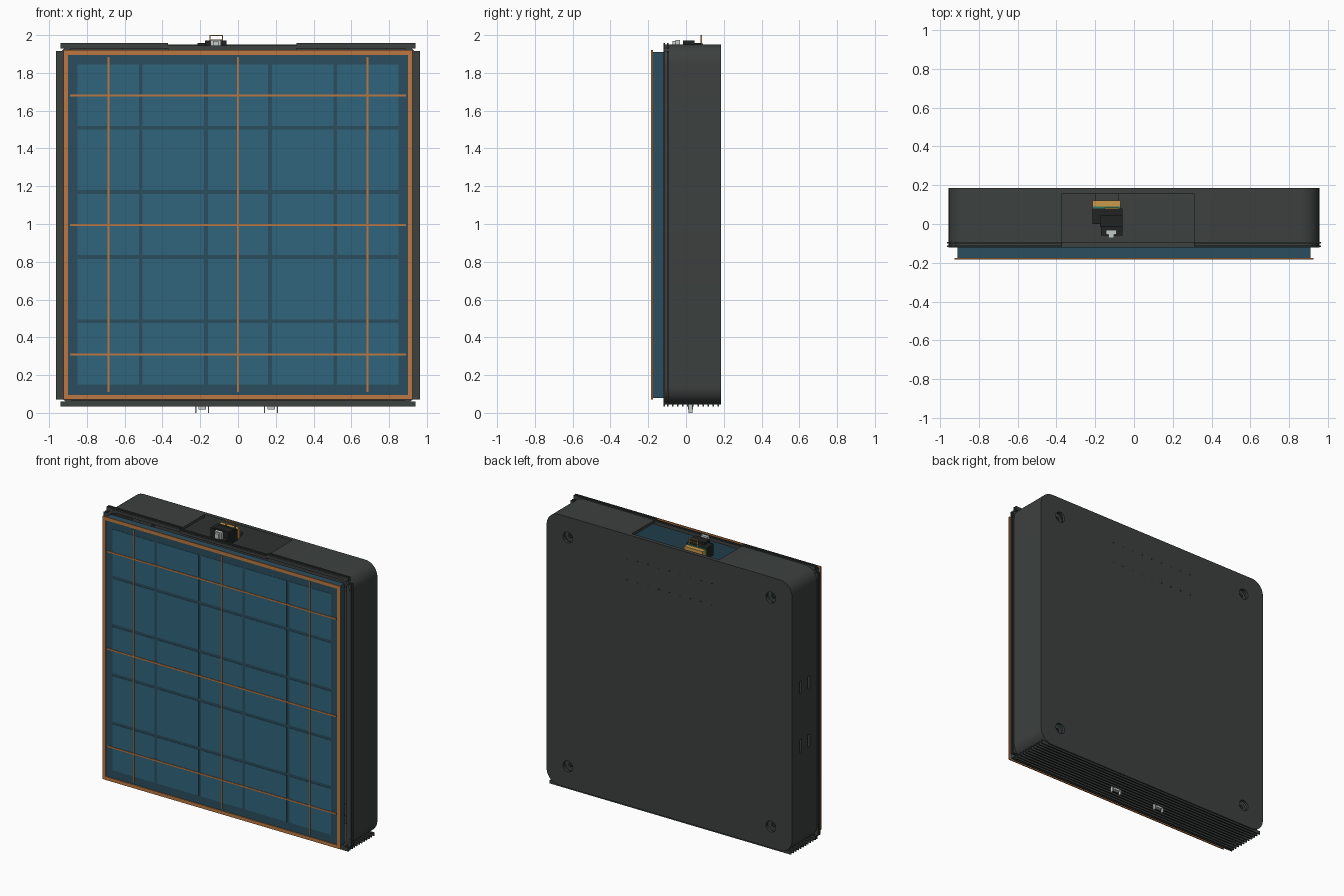
import bpy, bmesh, math
from mathutils import Matrix, Vector

if "Cube" in bpy.data.objects:
    bpy.data.objects.remove(bpy.data.objects["Cube"])


def mat(name, rgb):
    m = bpy.data.materials.new(name)
    m.diffuse_color = (*rgb, 1)
    m.use_nodes = True
    m.node_tree.nodes["Principled BSDF"].inputs["Base Color"].default_value = m.diffuse_color
    return m


DARK = mat("dark_grey", (0.045, 0.052, 0.050))
BLACK = mat("near_black", (0.015, 0.017, 0.017))
NAVY = mat("deep_blue", (0.024, 0.075, 0.112))
BLUE = mat("cell_blue", (0.030, 0.130, 0.205))
COPPER = mat("copper", (0.50, 0.19, 0.055))
GOLD = mat("gold", (0.60, 0.32, 0.07))
GREEN = mat("green", (0.03, 0.20, 0.12))
PALE = mat("pale", (0.55, 0.60, 0.57))


def finish(bm, name, m):
    bmesh.ops.recalc_face_normals(bm, faces=bm.faces)
    me = bpy.data.meshes.new(name)
    bm.to_mesh(me)
    bm.free()
    ob = bpy.data.objects.new(name, me)
    bpy.context.collection.objects.link(ob)
    if m:
        me.materials.append(m)
    return ob


def boxes(name, m, items):
    """One object from several (x0, x1, y0, y1, z0, z1) boxes."""
    bm = bmesh.new()
    for x0, x1, y0, y1, z0, z1 in items:
        c = Vector(((x0 + x1) / 2, (y0 + y1) / 2, (z0 + z1) / 2))
        s = Matrix.Diagonal((x1 - x0, y1 - y0, z1 - z0, 1))
        bmesh.ops.create_cube(bm, size=1, matrix=Matrix.Translation(c) @ s)
    return finish(bm, name, m)


def discs(name, m, points, r, y0, y1, n=24):
    """Cylinders along y at the given (x, z) points."""
    bm = bmesh.new()
    for x, z in points:
        bmesh.ops.create_cone(bm, cap_ends=True, segments=n, radius1=r, radius2=r, depth=y1 - y0,
                              matrix=Matrix.Translation((x, (y0 + y1) / 2, z)) @ Matrix.Rotation(math.pi / 2, 4, 'X'))
    return finish(bm, name, m)


def rounded(name, m, hx, z0, z1, r, y0, y1, n=10):
    """Rounded rectangle in the xz plane, extruded along y."""
    bm = bmesh.new()
    vs = []
    for k, (cx, cz) in enumerate([(hx - r, z1 - r), (r - hx, z1 - r), (r - hx, z0 + r), (hx - r, z0 + r)]):
        for i in range(n + 1):
            a = math.pi / 2 * (k + i / n)
            vs.append(bm.verts.new((cx + r * math.cos(a), y0, cz + r * math.sin(a))))
    f = bm.faces.new(vs)
    g = bmesh.ops.extrude_face_region(bm, geom=[f])["geom"]
    bmesh.ops.translate(bm, vec=(0, y1 - y0, 0), verts=[v for v in g if isinstance(v, bmesh.types.BMVert)])
    return finish(bm, name, m)


def cut(ob, cutter):
    cutter.hide_render = True
    md = ob.modifiers.new("cut", 'BOOLEAN')
    md.operation = 'DIFFERENCE'
    md.solver = 'EXACT'
    md.object = cutter
    bpy.context.view_layer.objects.active = ob
    bpy.ops.object.modifier_apply(modifier=md.name)
    bpy.data.objects.remove(cutter)


# Hollow housing with top opening, back holes and side slots
housing = rounded("housing", DARK, 0.955, 0.045, 1.95, 0.095, -0.12, 0.185)
cut(housing, rounded("hollow", DARK, 0.935, 0.065, 1.93, 0.075, -0.2, 0.165))
cut(housing, boxes("opening", DARK, [(-0.37, 0.31, -0.095, 0.158, 1.85, 2.1)]))
cut(housing, boxes("rim_notch", DARK, [(-0.37, 0.31, -0.2, -0.07, 1.94, 2.1)]))
corners = [(sx * 0.79, 1.0 + sz * 0.805) for sx in (-1, 1) for sz in (-1, 1)]
cut(housing, discs("mount_holes", DARK, corners, 0.038, 0.1, 0.3))
slots = [(-1.1, -0.9, y - 0.012, y + 0.012, z - 0.045, z + 0.045) for y in (0.0, 0.09) for z in (0.77, 1.18)]
cut(housing, boxes("side_slots", DARK, slots))
bpy.ops.object.select_all(action='DESELECT')
housing.select_set(True)
bpy.context.view_layer.objects.active = housing
bpy.ops.object.shade_smooth_by_angle(angle=math.radians(30))

# Mount sockets, vent dots and slot backing
discs("mount_sockets", DARK, corners, 0.05, 0.10, 0.145)
discs("mount_screws", BLACK, corners, 0.018, 0.14, 0.155, 6)
dots = [(-0.33 + 0.66 * i / 8, z) for i in range(9) for z in (1.63, 1.78)]
discs("vent_dots", BLACK, dots, 0.005, 0.18, 0.186, 8)
boxes("slot_backing", BLACK, [(-0.934, -0.925, -0.03, 0.12, 0.7, 1.25)])

# Double rails around the front rim
rails = []
for y in (-0.118, -0.1):
    for s in (-1, 1):
        x0, x1 = sorted((s * 0.925, s * 0.963))
        rails.append((x0, x1, y, y + 0.008, 0.07, 1.915))
    rails += [(-0.94, 0.94, y, y + 0.008, 0.033, 0.06),
              (-0.94, -0.37, y, y + 0.008, 1.93, 1.958),
              (0.31, 0.94, y, y + 0.008, 1.93, 1.958),
              (-0.37, 0.31, y, y + 0.008, 1.92, 1.945)]
boxes("rim_rails", DARK, rails)

# Fins along the underside
boxes("bottom_fins", DARK, [(-0.94, 0.94, -0.075 + i * 0.027, -0.067 + i * 0.027, 0.033, 0.056) for i in range(10)])

# Front panel: backing, cells, copper frame and strips
boxes("panel_backing", NAVY, [(-0.91, 0.91, -0.178, -0.115, 0.08, 1.91)])
xs = [-0.86, -0.515, -0.17, 0.17, 0.515, 0.86]
zs = [0.14, 0.485, 0.825, 1.17, 1.51, 1.855]
boxes("panel_cells", BLUE, [(a + 0.01, b - 0.01, -0.18, -0.17, c + 0.01, d - 0.01)
                            for a, b in zip(xs, xs[1:]) for c, d in zip(zs, zs[1:])])
frame = [(-0.925, 0.925, -0.184, -0.176, z, z + 0.024) for z in (0.07, 1.896)]
frame += [(x, x + 0.024, -0.184, -0.176, 0.094, 1.896) for x in (-0.925, 0.901)]
boxes("copper_frame", COPPER, frame)
strips = [(x - 0.005, x + 0.005, -0.183, -0.175, 0.11, 1.885) for x in (-0.685, 0, 0.685)]
strips += [(-0.89, 0.89, -0.184, -0.175, z - 0.005, z + 0.005) for z in (0.31, 0.995, 1.68)]
boxes("copper_strips", COPPER, strips)

# Connector in the top opening
boxes("connector_body", BLACK, [(-0.175, -0.06, -0.015, 0.045, 1.89, 1.972),
                                (-0.215, -0.06, 0.0, 0.08, 1.88, 1.958)])
boxes("connector_board", GREEN, [(-0.215, -0.07, 0.078, 0.09, 1.88, 1.955)])
boxes("connector_contacts", GOLD, [(-0.215, -0.07, 0.09, 0.122, 1.88, 1.95)])
boxes("connector_loop", GOLD, [(-0.152, -0.146, 0.078, 0.084, 1.95, 2.0),
                               (-0.086, -0.08, 0.078, 0.084, 1.95, 2.0),
                               (-0.146, -0.086, 0.078, 0.084, 1.994, 2.0),
                               (-0.146, -0.086, 0.078, 0.084, 1.972, 1.977)])
boxes("connector_bracket", DARK, [(-0.2, -0.08, 0.12, 0.166, 1.88, 1.9)])
boxes("latch", PALE, [(-0.145, -0.09, -0.055, -0.032, 1.925, 1.975),
                      (-0.132, -0.103, -0.072, -0.055, 1.93, 1.968)])
boxes("latch_base", BLACK, [(-0.17, -0.06, -0.06, 0.0, 1.9, 1.927)])

# Contact feet under the housing
feet, clips = [], []
for x in (-0.19, 0.175):
    feet += [(x + d - 0.003, x + d + 0.003, 0.012, 0.034, 0.0, 0.05) for d in (-0.034, 0.034)]
    clips.append((x - 0.02, x + 0.02, 0.01, 0.036, 0.018, 0.05))
boxes("contact_feet", PALE, feet)
boxes("contact_clips", PALE, clips)
